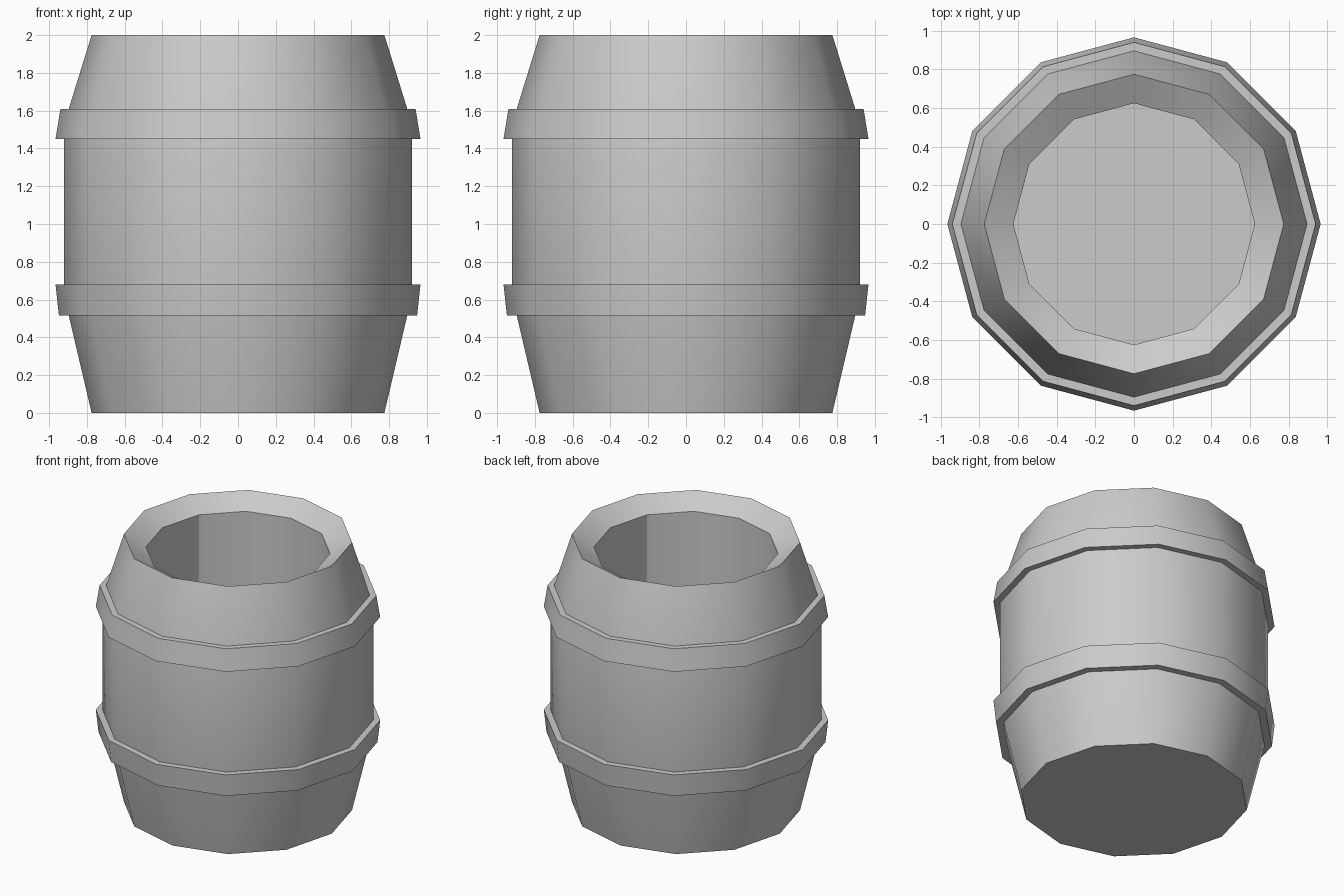
import bpy, bmesh
from math import cos, sin, pi

if "Cube" in bpy.data.objects:
    bpy.data.objects.remove(bpy.data.objects["Cube"])

SIDES = 12


def lathe(name, profile, closed=False):
    """Spin an (r, z) profile into a 12-sided solid; cap its ends unless it is a closed loop."""
    bm = bmesh.new()
    rings = [[bm.verts.new((r * cos(2 * pi * i / SIDES), r * sin(2 * pi * i / SIDES), z))
              for i in range(SIDES)] for r, z in profile]
    pairs = list(zip(rings, rings[1:]))
    if closed:
        pairs.append((rings[-1], rings[0]))
    else:
        bm.faces.new(rings[0])
        bm.faces.new(rings[-1])
    for a, b in pairs:
        for i in range(SIDES):
            j = (i + 1) % SIDES
            bm.faces.new((a[i], a[j], b[j], b[i]))
    bmesh.ops.recalc_face_normals(bm, faces=bm.faces)
    mesh = bpy.data.meshes.new(name)
    bm.to_mesh(mesh)
    bm.free()
    obj = bpy.data.objects.new(name, mesh)
    bpy.context.collection.objects.link(obj)
    bpy.ops.object.select_all(action='DESELECT')
    bpy.context.view_layer.objects.active = obj
    obj.select_set(True)
    bpy.ops.object.shade_smooth_by_angle(angle=pi / 6)
    return obj


# Hollow barrel: tapered outside, chamfered rim, straight inner wall and floor
lathe("barrel_body", [(0.775, 0), (0.896, 0.515), (0.92, 0.68), (0.92, 1.45),
                      (0.896, 1.61), (0.775, 2.0), (0.625, 1.91), (0.625, 0.1)])

# Two raised hoops, each wrapped around the body surface
lathe("lower_hoop", [(0.896, 0.515), (0.948, 0.515), (0.966, 0.68), (0.92, 0.68)], closed=True)
lathe("upper_hoop", [(0.92, 1.45), (0.966, 1.45), (0.94, 1.61), (0.896, 1.61)], closed=True)
